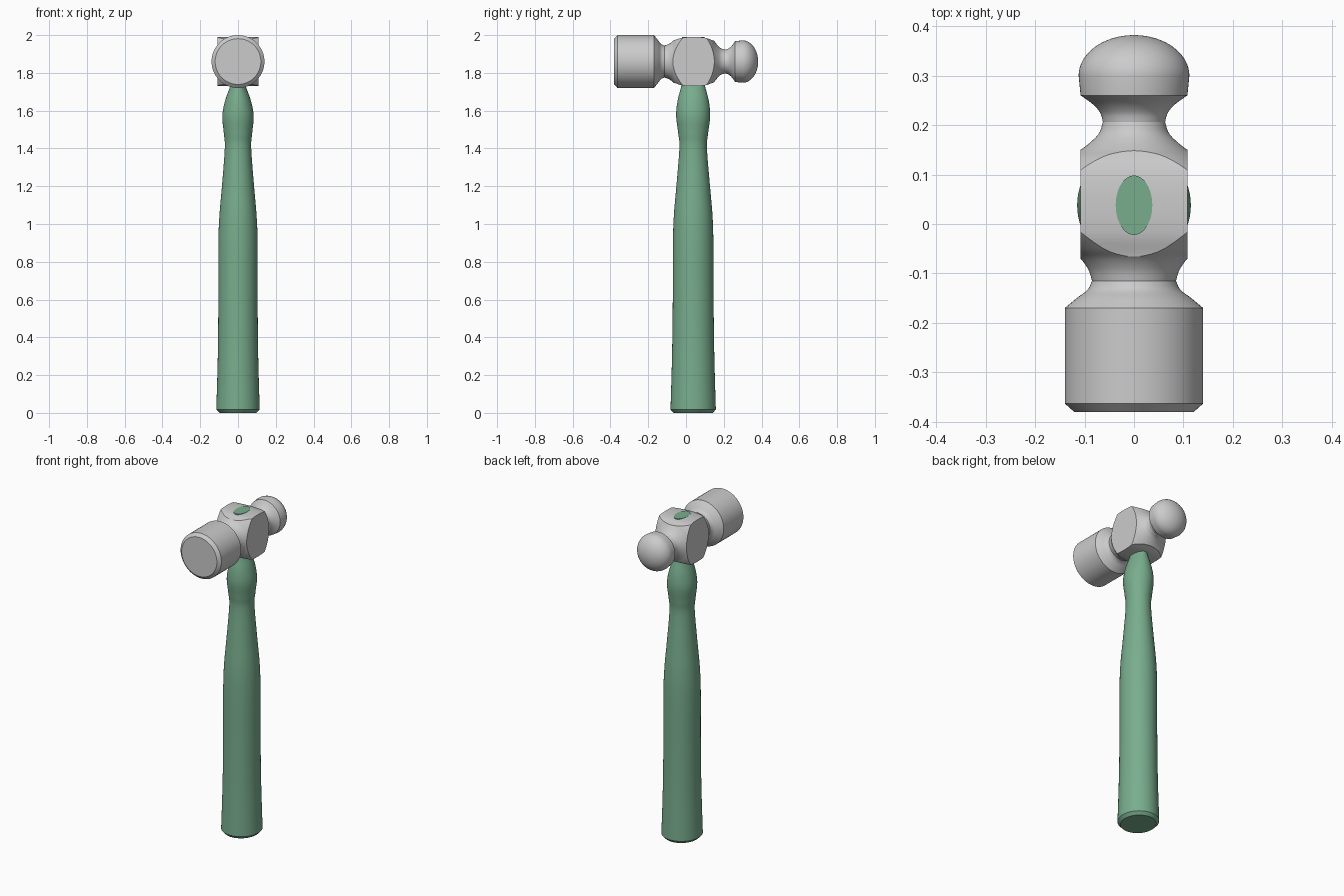
import bpy, bmesh
from math import sin, cos, pi, sqrt
from mathutils import Vector

if "Cube" in bpy.data.objects:
    bpy.data.objects.remove(bpy.data.objects["Cube"])

SEG = 64
HEAD_Z = 1.86
EYE_Y = 0.038


def smooth_curve(pts, steps=6):
    """Catmull-Rom interpolation through tuples of any length."""
    p = [pts[0]] + list(pts) + [pts[-1]]
    out = []
    for i in range(1, len(p) - 2):
        a, b, c, d = (Vector(q) for q in p[i - 1:i + 3])
        for s in range(steps):
            t = s / steps
            out.append(tuple(0.5 * (2 * b + (c - a) * t + (2 * a - 5 * b + 4 * c - d) * t * t
                                    + (3 * b - a - 3 * c + d) * t ** 3)))
    return out + [tuple(pts[-1])]


def finish(name, bm):
    bmesh.ops.recalc_face_normals(bm, faces=bm.faces)
    mesh = bpy.data.meshes.new(name)
    bm.to_mesh(mesh)
    bm.free()
    obj = bpy.data.objects.new(name, mesh)
    bpy.context.collection.objects.link(obj)
    return obj


def activate(obj):
    bpy.ops.object.select_all(action='DESELECT')
    obj.select_set(True)
    bpy.context.view_layer.objects.active = obj


def shade(obj):
    activate(obj)
    bpy.ops.object.shade_smooth_by_angle(angle=0.52)


def loft(name, rings, place):
    """Skin elliptical rings (position, radius 1, radius 2), capped at both ends."""
    bm = bmesh.new()
    loops = [[bm.verts.new(place(t, a * cos(2 * pi * i / SEG), b * sin(2 * pi * i / SEG)))
              for i in range(SEG)] for t, a, b in rings]
    for lo, hi in zip(loops, loops[1:]):
        for i in range(SEG):
            j = (i + 1) % SEG
            bm.faces.new((lo[i], lo[j], hi[j], hi[i]))
    bm.faces.new(loops[0])
    bm.faces.new(loops[-1])
    return finish(name, bm)


def turned(name, profile):
    """Round part turned about the head's y axis."""
    return loft(name, [(y, r, r) for y, r in profile],
                lambda t, u, v: (u, t, HEAD_Z + v))


# striking face with its chamfered rim and neck
shade(turned("striking_face", [(-0.38, 0.121), (-0.363, 0.14)] + smooth_curve(
    [(-0.17, 0.14), (-0.15, 0.116), (-0.133, 0.094), (-0.115, 0.085)])))

# ball peen with its neck and collar
dome = [(0.30 + 0.082 * sin(k * pi / 32), 0.112 * cos(k * pi / 32)) for k in range(1, 16)]
shade(turned("ball_peen", smooth_curve(
    [(0.206, 0.063), (0.224, 0.068), (0.242, 0.083), (0.26, 0.108)])
    + [(0.30, 0.112)] + dome + [(0.3819, 0.004)]))

# cheeks: flared turning trimmed by a flat-sided barrel block
cheeks = turned("cheeks", smooth_curve(
    [(-0.115, 0.085), (-0.093, 0.092), (-0.07, 0.108), (-0.05, 0.132), (-0.02, 0.163),
     (0.0, 0.175)]) + smooth_curve(
    [(0.09, 0.175), (0.11, 0.163), (0.135, 0.132), (0.15, 0.108),
     (0.168, 0.085), (0.185, 0.07), (0.206, 0.063)]))
top = smooth_curve([(-0.15, 0.095), (-0.07, 0.111), (-0.02, 0.126), (0.04, 0.13),
                    (0.10, 0.126), (0.15, 0.11), (0.24, 0.085)])
outline = top + [(y, -h) for y, h in reversed(top)]
bm = bmesh.new()
sides = [[bm.verts.new((x, y, HEAD_Z + h)) for y, h in outline] for x in (-0.108, 0.108)]
n = len(outline)
for i in range(n):
    j = (i + 1) % n
    bm.faces.new((sides[0][i], sides[0][j], sides[1][j], sides[1][i]))
for side in sides:
    bm.faces.new(side)
block = finish("cheek_cutter", bm)
block.hide_render = True
trim = cheeks.modifiers.new("trim", 'BOOLEAN')
trim.operation = 'INTERSECT'
trim.solver = 'EXACT'
trim.object = block
activate(cheeks)
bpy.ops.object.modifier_apply(modifier="trim")
bpy.data.objects.remove(block)
shade(cheeks)

# handle: oval section swelling below the head, showing through the eye on top
handle = loft("handle", [(0.0, 0.098, 0.104)] + smooth_curve(
    [(0.018, 0.115, 0.12), (0.3, 0.107, 0.112), (0.6, 0.104, 0.108), (0.9, 0.104, 0.107),
     (1.05, 0.098, 0.102), (1.2, 0.085, 0.089), (1.4, 0.07, 0.073), (1.48, 0.075, 0.079),
     (1.57, 0.083, 0.09), (1.65, 0.069, 0.083), (1.735, 0.04, 0.062), (1.78, 0.037, 0.06)])
    + [(1.991, 0.037, 0.06)], lambda t, u, v: (u, EYE_Y + v, t))
shade(handle)
green = bpy.data.materials.new("green_handle")
green.diffuse_color = (0.19, 0.42, 0.27, 1)
green.use_nodes = True
green.node_tree.nodes["Principled BSDF"].inputs["Base Color"].default_value = green.diffuse_color
handle.data.materials.append(green)
